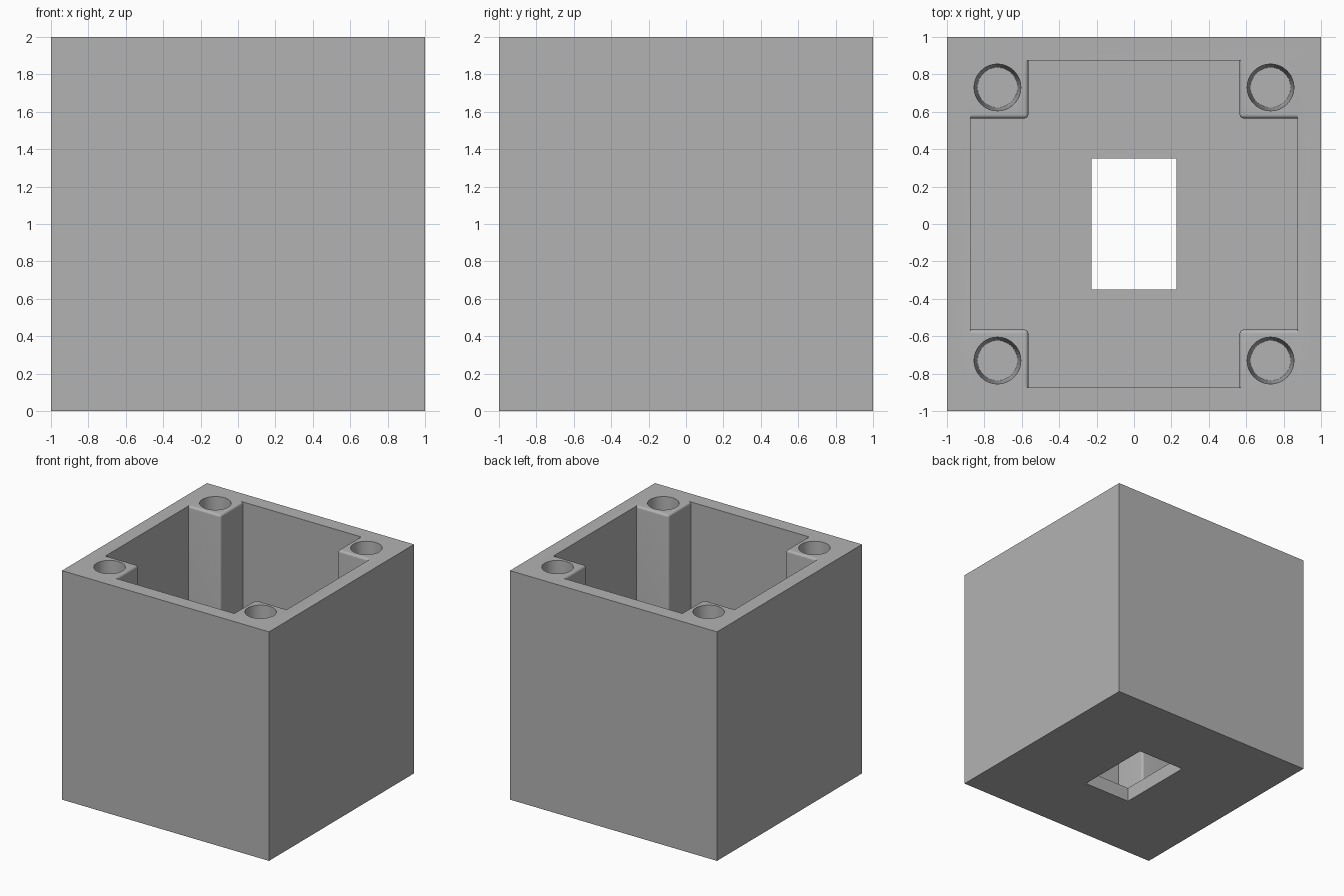
import bpy
import bmesh
from math import radians
from mathutils import Vector

if "Cube" in bpy.data.objects:
    bpy.data.objects.remove(bpy.data.objects["Cube"])

WALL, POST, FILLET = 0.125, 0.565, 0.02
HOLE_AT, HOLE_DEPTH = 0.73, 0.5

grey = bpy.data.materials.new("plain grey")
grey.use_nodes = True
grey.diffuse_color = (0.45, 0.45, 0.45, 1)
grey.node_tree.nodes["Principled BSDF"].inputs["Base Color"].default_value = grey.diffuse_color


def make_object(name, bm):
    mesh = bpy.data.meshes.new(name)
    bm.normal_update()
    bm.to_mesh(mesh)
    bm.free()
    mesh.materials.append(grey)
    obj = bpy.data.objects.new(name, mesh)
    bpy.context.collection.objects.link(obj)
    return obj


def box_mesh(low, high):
    low, high = Vector(low), Vector(high)
    bm = bmesh.new()
    bmesh.ops.create_cube(bm, size=1)
    bmesh.ops.scale(bm, vec=high - low, verts=bm.verts)
    bmesh.ops.translate(bm, vec=(low + high) / 2, verts=bm.verts)
    return bm


def post(sx, sy):
    # Square post sunk into the corner, rounded on its free edges
    xs, ys = sorted((sx * POST, sx * 0.95)), sorted((sy * POST, sy * 0.95))
    bm = box_mesh((xs[0], ys[0], 0.06), (xs[1], ys[1], 2))

    def free_edge(e):
        on_x = all(abs(abs(v.co.x) - POST) < 1e-4 for v in e.verts)
        on_y = all(abs(abs(v.co.y) - POST) < 1e-4 for v in e.verts)
        top = all(v.co.z > 1.99 for v in e.verts)
        return on_x + on_y + top == 2

    bmesh.ops.bevel(bm, geom=[e for e in bm.edges if free_edge(e)], offset=FILLET,
                    segments=5, profile=0.5, affect='EDGES')
    return make_object("corner_post", bm)


def screw_hole(sx, sy):
    # Slightly tapered blind hole
    bm = bmesh.new()
    slope = (0.125 - 0.107) / HOLE_DEPTH
    extra = 0.1
    bmesh.ops.create_cone(bm, cap_ends=True, segments=48, radius1=0.107,
                          radius2=0.125 + slope * extra, depth=HOLE_DEPTH + extra)
    bmesh.ops.translate(bm, verts=bm.verts,
                        vec=(sx * HOLE_AT, sy * HOLE_AT, 2 + (extra - HOLE_DEPTH) / 2))
    return make_object("screw_hole_cutter", bm)


def combine(target, tool, operation):
    mod = target.modifiers.new(operation.lower(), 'BOOLEAN')
    mod.operation, mod.solver, mod.object = operation, 'EXACT', tool
    bpy.context.view_layer.objects.active = target
    bpy.ops.object.modifier_apply(modifier=mod.name)
    bpy.data.objects.remove(tool)


# Open-topped box
inner = 1 - WALL
case = make_object("box_body", box_mesh((-1, -1, 0), (1, 1, 2)))
cavity = make_object("cavity_cutter", box_mesh((-inner, -inner, WALL), (inner, inner, 2.2)))
combine(case, cavity, 'DIFFERENCE')

# Corner posts and their screw holes
corners = [(sx, sy) for sx in (-1, 1) for sy in (-1, 1)]
for sx, sy in corners:
    combine(case, post(sx, sy), 'UNION')
for sx, sy in corners:
    combine(case, screw_hole(sx, sy), 'DIFFERENCE')

# Rectangular opening in the floor
opening = make_object("floor_opening_cutter", box_mesh((-0.228, -0.35, -0.2), (0.228, 0.35, 0.3)))
combine(case, opening, 'DIFFERENCE')

# Smooth the rounded surfaces and keep the box edges sharp
bpy.ops.object.select_all(action='DESELECT')
case.select_set(True)
bpy.context.view_layer.objects.active = case
bpy.ops.object.shade_smooth_by_angle(angle=radians(30))
